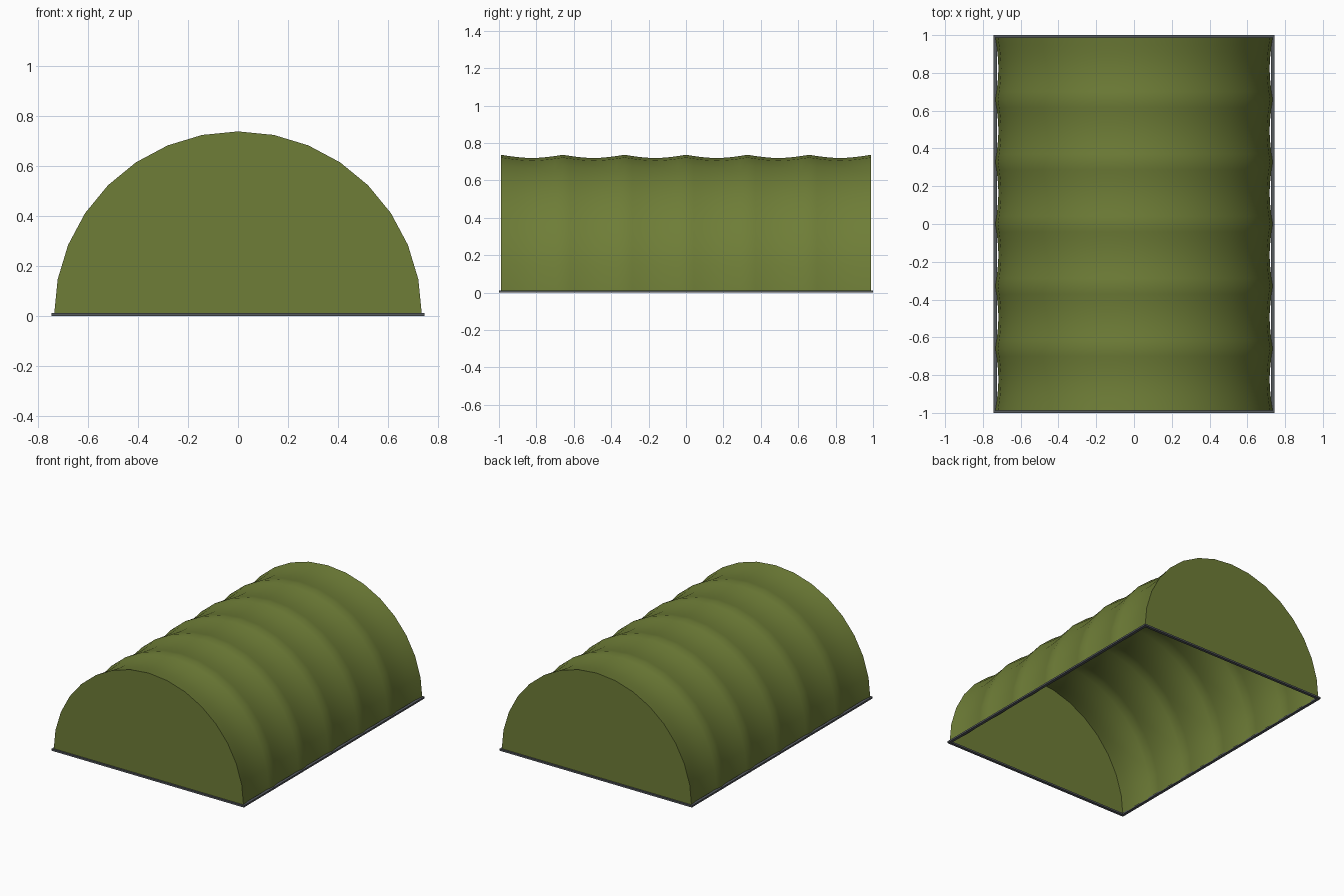
import bpy, bmesh, math

if "Cube" in bpy.data.objects:
    bpy.data.objects.remove(bpy.data.objects["Cube"])

R, SAG, HALF, BAYS, STEPS, SEGS = 0.735, 0.017, 0.988, 6, 8, 16


def material(name, rgb):
    m = bpy.data.materials.new(name)
    m.diffuse_color = (*rgb, 1)
    m.use_nodes = True
    m.node_tree.nodes["Principled BSDF"].inputs["Base Color"].default_value = m.diffuse_color
    return m


olive = material("olive canvas", (0.156, 0.205, 0.038))
grey = material("dark grey metal", (0.09, 0.10, 0.11))


def finish(bm, name, mat, angle=None):
    mesh = bpy.data.meshes.new(name)
    bm.to_mesh(mesh)
    bm.free()
    mesh.materials.append(mat)
    ob = bpy.data.objects.new(name, mesh)
    bpy.context.collection.objects.link(ob)
    if angle:
        bpy.ops.object.select_all(action='DESELECT')
        ob.select_set(True)
        bpy.context.view_layer.objects.active = ob
        bpy.ops.object.shade_smooth_by_angle(angle=math.radians(angle))
    return ob


def arch(bm, y, r):
    return [bm.verts.new((r * math.cos(math.pi * i / SEGS), y,
                          r * math.sin(math.pi * i / SEGS) + 0.002))
            for i in range(SEGS + 1)]


# canvas cover: half-round arches, sagging between the hoop positions
bm = bmesh.new()
rows = []
for k in range(BAYS * STEPS + 1):
    t = k / STEPS
    y = -HALF + 2 * HALF * t / BAYS
    rows.append(arch(bm, y, R - SAG * abs(math.sin(math.pi * t))))
for a, b in zip(rows, rows[1:]):
    for i in range(SEGS):
        bm.faces.new((a[i], b[i], b[i + 1], a[i + 1]))

# flat end walls joined to the cover
bm.faces.new(rows[0])
bm.faces.new(rows[-1])
bmesh.ops.recalc_face_normals(bm, faces=bm.faces)
# the open bottom leaves the outward side ambiguous: front wall must face -y
bm.faces.ensure_lookup_table()
if bm.faces[-2].normal.y > 0:
    bmesh.ops.reverse_faces(bm, faces=bm.faces)
finish(bm, "canvas_cover", olive, 40)


# base frame: four thin rails around the open bottom
def rail(name, x, y, sx, sy):
    b = bmesh.new()
    bmesh.ops.create_cube(b, size=1)
    for v in b.verts:
        v.co = (x + v.co.x * sx, y + v.co.y * sy, (v.co.z + 0.5) * 0.012)
    finish(b, name, grey)


W = 0.02
for s, side, end in ((-1, "left", "front"), (1, "right", "back")):
    rail(f"{side}_base_rail", s * (0.745 - W / 2), 0, W, 2)
    rail(f"{end}_base_rail", 0, s * (1 - W / 2), 1.49 - 2 * W, W)
